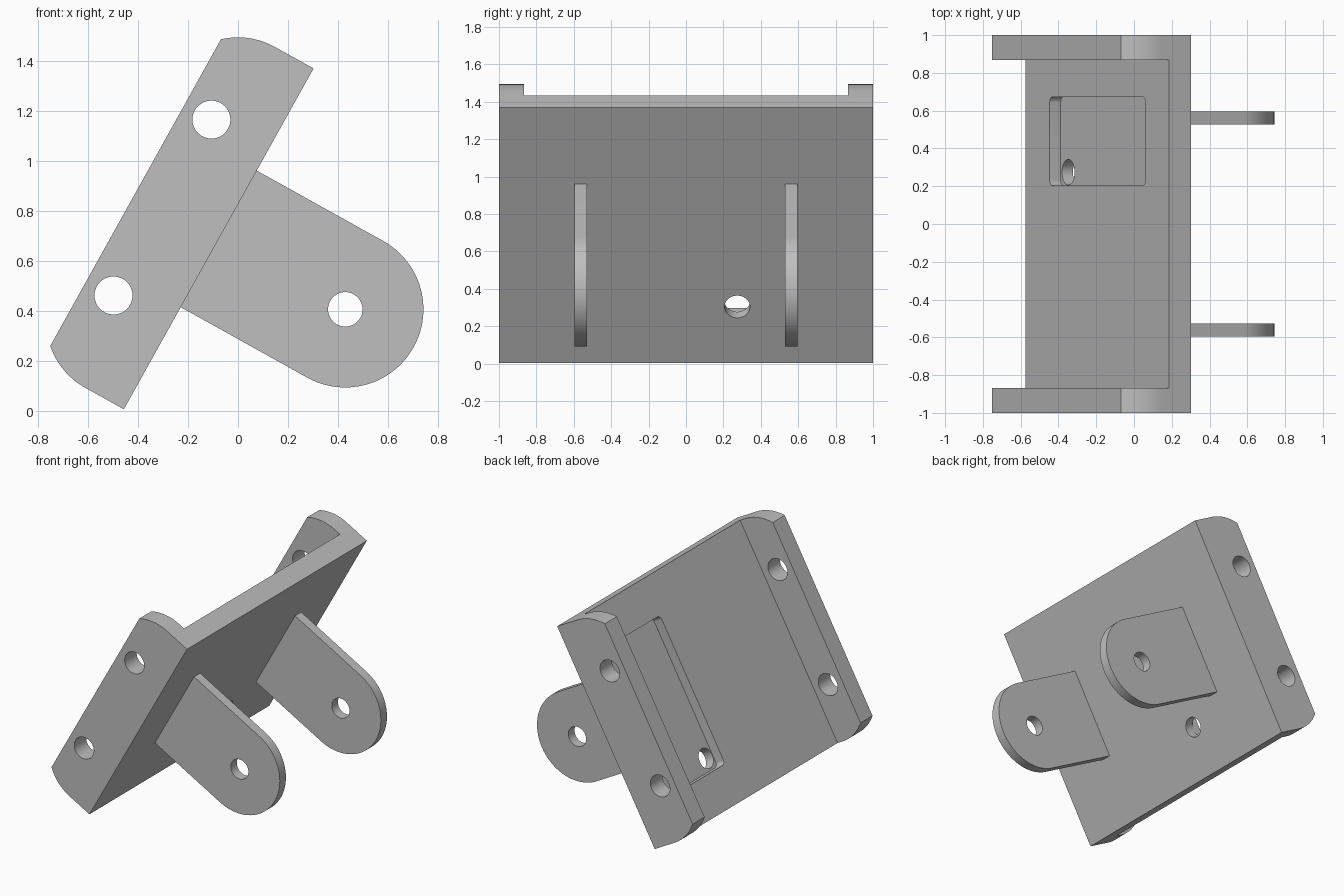
import bpy, bmesh
from math import cos, sin, pi, radians, atan2
from mathutils import Matrix, Vector

cube = bpy.data.objects.get("Cube")
if cube:
    bpy.data.objects.remove(cube)

# Tilted frame: u runs up the plate, w runs out of its back, third axis is -y
TILT = radians(60.9)
FRAME = Matrix.Translation((-0.457, 0, 0.005)) @ Matrix((
    (cos(TILT), -sin(TILT), 0, 0),
    (0, 0, -1, 0),
    (sin(TILT), cos(TILT), 0, 0),
    (0, 0, 0, 1)))
LENGTH, THICK, DEPTH, LUG_R = 1.562, 0.133, 0.381, 0.313

grey = bpy.data.materials.new("plain grey")
grey.use_nodes = True
colour = (0.52, 0.52, 0.52, 1)
grey.diffuse_color = colour
grey.node_tree.nodes["Principled BSDF"].inputs["Base Color"].default_value = colour


def arc(cx, cy, r, start, end, steps):
    return [(cx + r * cos(start + (end - start) * i / steps),
             cy + r * sin(start + (end - start) * i / steps)) for i in range(steps + 1)]


def prism(name, outline, low, high, matrix=FRAME):
    """Extrude a closed outline along the third axis of the frame."""
    bm = bmesh.new()
    face = bm.faces.new([bm.verts.new((p[0], p[1], low)) for p in outline])
    top = bmesh.ops.extrude_face_region(bm, geom=[face])["geom"]
    bmesh.ops.translate(bm, vec=(0, 0, high - low),
                        verts=[v for v in top if isinstance(v, bmesh.types.BMVert)])
    bmesh.ops.recalc_face_normals(bm, faces=bm.faces)
    mesh = bpy.data.meshes.new(name)
    bm.to_mesh(mesh)
    bm.free()
    mesh.transform(matrix)
    mesh.materials.append(grey)
    obj = bpy.data.objects.new(name, mesh)
    bpy.context.collection.objects.link(obj)
    return obj


def circle(u, w, r):
    return arc(u, w, r, 0, 2 * pi, 48)[:-1]


def rectangle(u0, u1, w0, w1):
    return [(u0, w0), (u1, w0), (u1, w1), (u0, w1)]


def cut(obj, cutter):
    cutter.hide_render = True
    mod = obj.modifiers.new("cut", 'BOOLEAN')
    mod.operation, mod.solver, mod.object = 'DIFFERENCE', 'EXACT', cutter
    bpy.context.view_layer.objects.active = obj
    bpy.ops.object.modifier_apply(modifier=mod.name)
    bpy.data.objects.remove(cutter)


# Channel bracket: flange outline with rounded back corners, hollowed between flanges
R, SHOULDER = 0.305, 0.177
sweep = atan2(DEPTH - SHOULDER, (R ** 2 - (DEPTH - SHOULDER) ** 2) ** 0.5)
outline = ([(0, 0), (LENGTH, 0)]
           + arc(LENGTH - R, SHOULDER, R, 0, sweep, 12)
           + arc(R, SHOULDER, R, pi - sweep, pi, 12))
bracket = prism("channel_bracket", outline, -1, 1)
cut(bracket, prism("channel_cutter", rectangle(-0.2, LENGTH + 0.2, THICK, 0.6), -0.867, 0.867))

# Flange holes
for u in (0.378, LENGTH - 0.378):
    cut(bracket, prism("flange_hole_cutter", circle(u, 0.258, 0.076), -1.2, 1.2))

# Frame facing out of the plate's back: u, y, w
BACK = FRAME @ Matrix(((1, 0, 0, 0), (0, 0, 1, 0), (0, -1, 0, 0), (0, 0, 0, 1)))

# Shallow rounded pocket and its drain hole
c, u0, u1, y0, y1 = 0.03, 0.26, LENGTH - 0.26, 0.203, 0.673
pocket = (arc(u1 - c, y1 - c, c, 0, pi / 2, 6) + arc(u0 + c, y1 - c, c, pi / 2, pi, 6)
          + arc(u0 + c, y0 + c, c, pi, 1.5 * pi, 6) + arc(u1 - c, y0 + c, c, 1.5 * pi, 2 * pi, 6))
cut(bracket, prism("pocket_cutter", pocket, THICK - 0.067, 0.3, BACK))
cut(bracket, prism("drain_hole_cutter", circle(0.343, 0.274, 0.068), -0.2, 0.3, BACK))

# Pair of rounded lugs on the front of the plate
mid, reach = LENGTH / 2, -0.58
lug_outline = [(mid + LUG_R, 0), (mid - LUG_R, 0)] + arc(mid, reach, LUG_R, pi, 2 * pi, 48)
parts = [bracket]
for name, side in (("front_lug", 1), ("back_lug", -1)):
    low, high = sorted((side * 0.528, side * 0.596))
    lug = prism(name, lug_outline, low, high)
    cut(lug, prism("lug_hole_cutter", circle(mid, reach, 0.069), -1, 1))
    parts.append(lug)

# Smooth the rounded walls, keep edges sharp
bpy.ops.object.select_all(action='DESELECT')
for obj in parts:
    obj.select_set(True)
bpy.context.view_layer.objects.active = bracket
bpy.ops.object.shade_smooth_by_angle(angle=radians(25))
